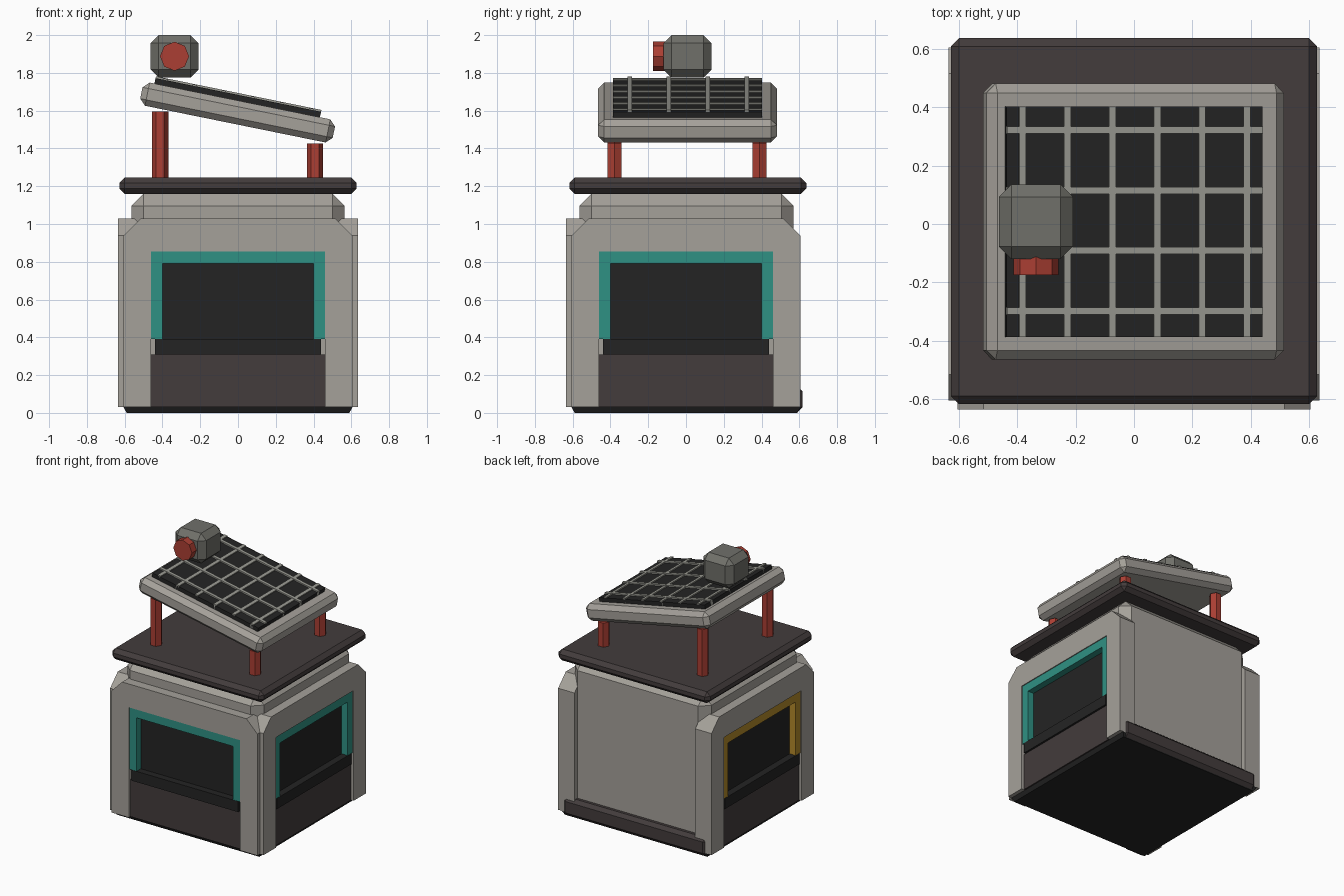
import bpy, bmesh
from math import radians, pi
from mathutils import Matrix, Vector

cube = bpy.data.objects.get("Cube")
if cube:
    bpy.data.objects.remove(cube, do_unlink=True)


def material(name, hex_code):
    """Flat material from an sRGB hex code, stored as linear values."""
    srgb = [int(hex_code[i:i + 2], 16) / 255 for i in (0, 2, 4)]
    color = [((c + 0.055) / 1.055) ** 2.4 for c in srgb] + [1.0]
    mat = bpy.data.materials.new(name)
    mat.use_nodes = True
    mat.diffuse_color = color
    bsdf = next(n for n in mat.node_tree.nodes if n.type == 'BSDF_PRINCIPLED')
    bsdf.inputs["Base Color"].default_value = color
    return mat


STONE = material("warm_grey", "a5a19a")
BROWN = material("dark_brown", "433c3c")
BLACK = material("charcoal", "242424")
TEAL = material("teal", "2f9184")
YELLOW = material("mustard", "b3892a")
RED = material("brick_red", "ab3f33")
STEEL = material("steel_grey", "70706a")
BAR = material("light_grey", "9a9a92")


def finish(name, bm, mat, matrix):
    bmesh.ops.recalc_face_normals(bm, faces=bm.faces[:])
    mesh = bpy.data.meshes.new(name)
    bm.to_mesh(mesh)
    bm.free()
    mesh.materials.append(mat)
    obj = bpy.data.objects.new(name, mesh)
    obj.matrix_world = matrix
    bpy.context.collection.objects.link(obj)
    return obj


def box(name, mat, x, y, z, bevel=0, matrix=Matrix()):
    """Box from (min, max) ranges, with optional one-step chamfer."""
    bm = bmesh.new()
    bmesh.ops.create_cube(bm, size=1)
    for v in bm.verts:
        v.co = Vector([lo + (c + 0.5) * (hi - lo) for c, (lo, hi) in zip(v.co, (x, y, z))])
    if bevel:
        bmesh.ops.bevel(bm, geom=bm.edges[:], offset=bevel, segments=1, affect='EDGES')
    return finish(name, bm, mat, matrix)


def plate(name, mat, half_profile, y0, y1, matrix):
    """Mirror an (x, z) half profile about x = 0 and extrude it along y."""
    pts = half_profile + [(-x, z) for x, z in reversed(half_profile)]
    bm = bmesh.new()
    face = bm.faces.new([bm.verts.new((x, y0, z)) for x, z in pts])
    out = bmesh.ops.extrude_face_region(bm, geom=[face])
    moved = [g for g in out["geom"] if isinstance(g, bmesh.types.BMVert)]
    bmesh.ops.translate(bm, verts=moved, vec=(0, y1 - y0, 0))
    return finish(name, bm, mat, matrix)


def prism(name, mat, sides, radius, depth, matrix):
    bm = bmesh.new()
    bmesh.ops.create_cone(bm, cap_ends=True, segments=sides, radius1=radius,
                          radius2=radius, depth=depth)
    return finish(name, bm, mat, matrix)


def span(h, c=0):
    return (c - h, c + h)


# Body core, floor, roof and rear ledge
box("body_core", STONE, span(0.565), (-0.565, 0.57), (0.025, 1.16), 0.065)
floor = box("floor_plate", BLACK, span(0.605), span(0.605), (0, 0.03))
for v in floor.data.vertices:
    if v.co.z < 0.01:
        v.co.x *= 0.975
        v.co.y *= 0.975
box("roof_slab", BROWN, span(0.628), span(0.627, 0.01), (1.16, 1.245), 0.028)
box("rear_ledge", BROWN, span(0.595), (0.5, 0.617), (0.005, 0.14), 0.025)

# Three arched walls with a recessed window each
wall = [(0.46, 0.03), (0.605, 0.03), (0.605, 0.94), (0.515, 1.03)]
arch = [(0.46, 0.855), (0.46, 0.03), (0.605, 0.03), (0.605, 0.94), (0.515, 1.03)]
trim = [(0.40, 0.79), (0.40, 0.39), (0.46, 0.39), (0.46, 0.855)]
for side, angle, trim_mat in (("front", 0, TEAL), ("left", 90, TEAL), ("right", -90, YELLOW)):
    turn = Matrix.Rotation(radians(angle), 4, 'Z')
    plate(side + "_wall", STONE, arch, -0.635, -0.5, turn)
    plate(side + "_window_trim", trim_mat, trim, -0.628, -0.55, turn)
    box(side + "_window_screen", BLACK, span(0.405), (-0.578, -0.55), (0.385, 0.795), 0, turn)
    box(side + "_window_sill", BLACK, span(0.44), (-0.63, -0.55), (0.31, 0.39), 0, turn)
    box(side + "_lower_panel", BROWN, span(0.46), (-0.615, -0.55), (0.03, 0.31), 0, turn)

# Posts holding the tilted panel
for x, top, label in ((-0.412, 1.595, "right"), (0.408, 1.425, "left")):
    for y, end in ((-0.378, "front"), (0.39, "back")):
        place = Matrix.Translation((x, y, (1.23 + top) / 2)) @ Matrix.Rotation(pi / 2, 4, 'Z')
        prism(f"{end}_{label}_post", RED, 6, 0.043, top - 1.23, place)

# Tilted panel: frame, dark cells and grid bars
tilt = Matrix.Translation((-0.002, 0.008, 1.59)) @ Matrix.Rotation(radians(11.5), 4, 'Y')
box("panel_frame", STONE, span(0.52), span(0.473), span(0.0625), 0.032, tilt)
box("panel_cells", BLACK, span(0.447, -0.015), span(0.395), (0.05, 0.092), 0, tilt)
for i in range(6):
    x = -0.015 + (i - 2.5) * 0.157
    box(f"cross_bar_{i + 1}", BAR, span(0.012, x), span(0.395), (0.06, 0.1), 0, tilt)
for i in range(4):
    y = 0.004 + (i - 1.5) * 0.207
    box(f"long_bar_{i + 1}", BAR, span(0.447, -0.015), span(0.012, y), (0.06, 0.102), 0, tilt)

# Lamp head with its round red lens
box("lamp_head", STEEL, span(0.127, -0.336), span(0.128, 0.008), (1.775, 2.0), 0.043)
prism("lamp_lens", RED, 8, 0.077, 0.075,
      Matrix.Translation((-0.336, -0.138, 1.888)) @ Matrix.Rotation(pi / 2, 4, 'X'))
